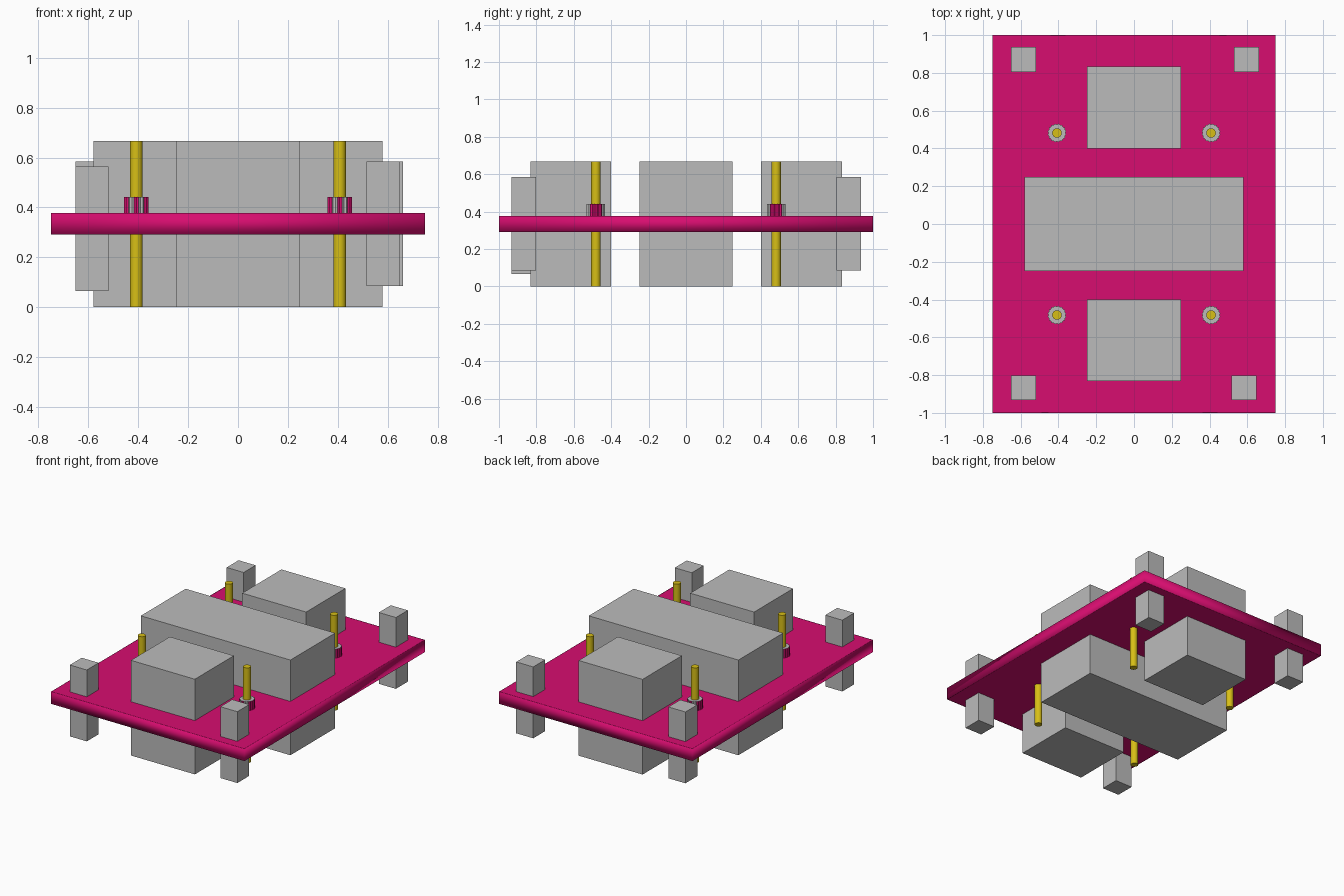
import bpy, bmesh, math

if "Cube" in bpy.data.objects:
    bpy.data.objects.remove(bpy.data.objects["Cube"])


def material(name, rgb):
    m = bpy.data.materials.new(name)
    m.diffuse_color = (*rgb, 1)
    m.use_nodes = True
    m.node_tree.nodes["Principled BSDF"].inputs["Base Color"].default_value = m.diffuse_color
    return m


GREY = material("grey", (0.50, 0.50, 0.50))
PINK = material("magenta", (0.68, 0.004, 0.16))
GOLD = material("gold", (0.68, 0.52, 0.008))


def finish(name, bm, *mats):
    me = bpy.data.meshes.new(name)
    bm.normal_update()
    bm.to_mesh(me)
    bm.free()
    for m in mats:
        me.materials.append(m)
    ob = bpy.data.objects.new(name, me)
    bpy.context.collection.objects.link(ob)
    return ob


def box(name, x0, x1, y0, y1, z0, z1, mat, soft=False):
    bm = bmesh.new()
    bmesh.ops.create_cube(bm, size=1)
    for v in bm.verts:
        v.co = (x0 + (v.co.x + .5) * (x1 - x0), y0 + (v.co.y + .5) * (y1 - y0),
                z0 + (v.co.z + .5) * (z1 - z0))
    if soft:  # rim loops keep the large faces flat while the edge shades softly
        bm.normal_update()
        caps = [f for f in bm.faces if abs(f.normal.z) > .9]
        bmesh.ops.inset_individual(bm, faces=caps, thickness=.006)
        for f in bm.faces:
            f.smooth = True
    return finish(name, bm, mat)


# Board
box("board", -.75, .75, -1, 1, .292, .377, PINK, soft=True)

# Large blocks passing through the board
box("centre_block", -.58, .58, -.248, .248, 0, .667, GREY)
box("front_block", -.248, .248, -.832, -.40, 0, .667, GREY)
box("back_block", -.248, .248, .40, .835, 0, .667, GREY)

# Corner posts: x, y centre and base height
for name, x, y, z in (("front_left_post", -.585, -.867, .065),
                      ("front_right_post", .582, -.867, .085),
                      ("back_left_post", -.585, .87, .085),
                      ("back_right_post", .595, .87, .085)):
    box(name, x - .066, x + .066, y - .066, y + .066, z, z + .5, GREY)


def rod(name, x, y):
    bm = bmesh.new()
    bmesh.ops.create_cone(bm, cap_ends=True, segments=24, radius1=.025,
                          radius2=.025, depth=.667)
    bmesh.ops.translate(bm, verts=bm.verts, vec=(x, y, .3335))
    for f in bm.faces:
        f.smooth = len(f.verts) == 4
    ob = finish(name, bm, GOLD)
    for e in ob.data.edges:
        a, b = (ob.data.vertices[i].co.z for i in e.vertices)
        e.use_edge_sharp = abs(a - b) < .01


def collar(name, x, y):
    # Fluted ring: grey top, with grey and magenta flutes around the side
    bm = bmesh.new()
    n = 32
    ring = []
    for i in range(n):
        r = .050 if i % 2 else .045
        a = math.tau * i / n
        ring.append(bm.verts.new((x + r * math.cos(a), y + r * math.sin(a), .37)))
    base = bm.faces.new(ring)
    top = bmesh.ops.extrude_face_region(bm, geom=[base])["geom"]
    bmesh.ops.translate(bm, verts=[v for v in top if isinstance(v, bmesh.types.BMVert)],
                        vec=(0, 0, .071))
    bmesh.ops.recalc_face_normals(bm, faces=bm.faces)
    for f in bm.faces:
        c = f.calc_center_median()
        dx, dy = abs(c.x - x), abs(c.y - y)
        if abs(f.normal.z) < .5 and (dx > .033 or dx < .006):
            f.material_index = 1
    finish(name, bm, GREY, PINK)


# Pins with collars
for sx, side in ((-1, "left"), (1, "right")):
    for sy, end in ((-1, "front"), (1, "back")):
        px, py = sx * .408, sy * .482
        rod(f"{end}_{side}_pin", px, py)
        collar(f"{end}_{side}_collar", px, py)
